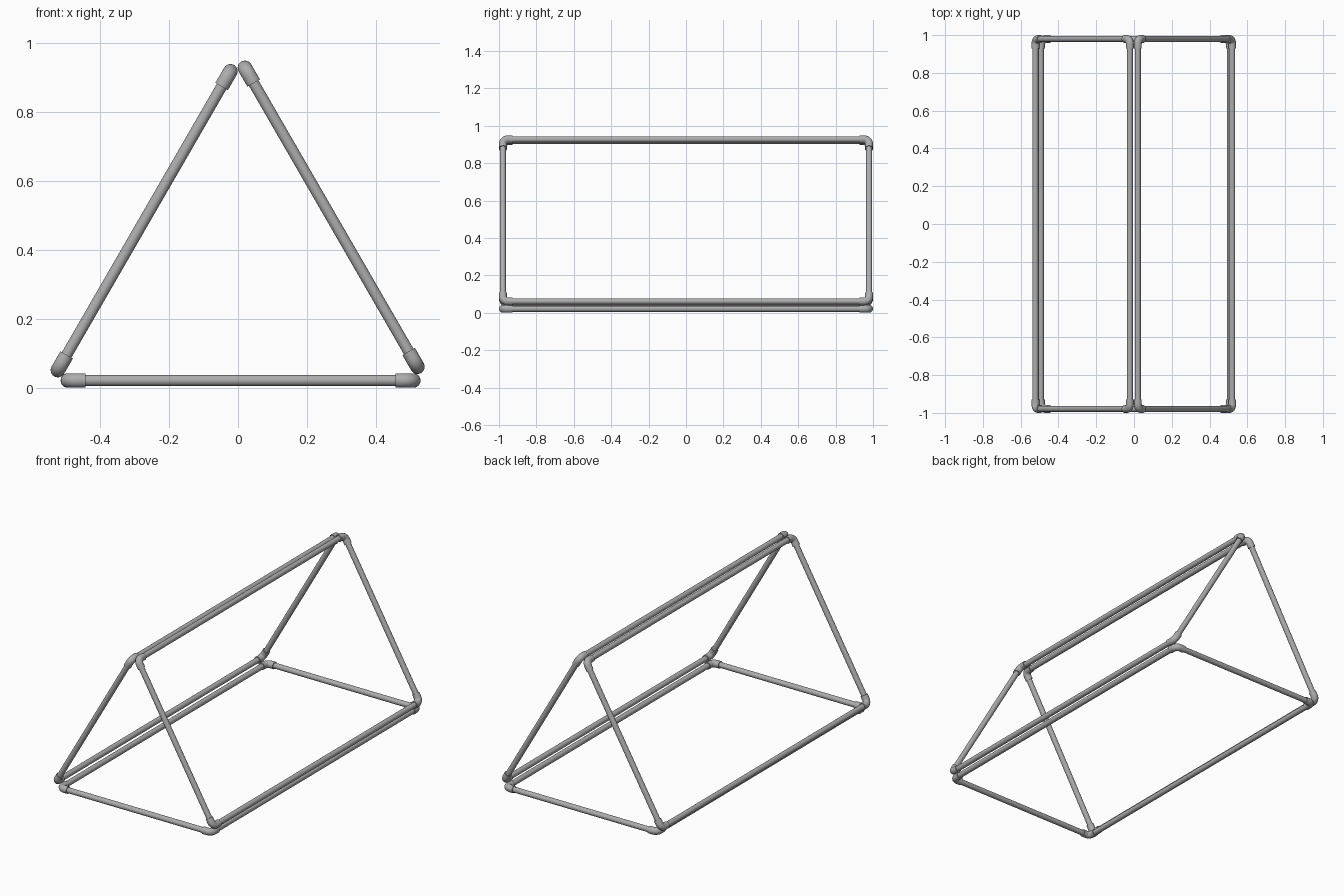
import bpy, bmesh, math
from mathutils import Vector

cube = bpy.data.objects.get("Cube")
if cube:
    bpy.data.objects.remove(cube, do_unlink=True)

PIPE_R, FIT_R = 0.016, 0.021   # pipe and fitting radii
BEND, REACH = 0.027, 0.051     # elbow centreline radius, collar reach from corner
HALF_Y = 1 - FIT_R
SIDES = 24

grey = bpy.data.materials.new("pipe grey")
grey.use_nodes = True
colour = (0.42, 0.42, 0.42, 1)
grey.diffuse_color = colour
grey.node_tree.nodes["Principled BSDF"].inputs["Base Color"].default_value = colour


def sweep(name, path, radius, normal):
    """Capped round tube along (point, tangent) pairs lying in one plane."""
    bm = bmesh.new()
    rings = []
    for point, tangent in path:
        side = tangent.cross(normal)
        angles = [math.tau * i / SIDES for i in range(SIDES)]
        rings.append([bm.verts.new(point + radius * (side * math.cos(a) + normal * math.sin(a)))
                      for a in angles])
    for a, b in zip(rings, rings[1:]):
        for i in range(SIDES):
            j = (i + 1) % SIDES
            bm.faces.new((a[i], a[j], b[j], b[i]))
    bm.faces.new(rings[0])
    bm.faces.new(rings[-1])
    bmesh.ops.recalc_face_normals(bm, faces=bm.faces)
    mesh = bpy.data.meshes.new(name)
    bm.to_mesh(mesh)
    bm.free()
    mesh.materials.append(grey)
    obj = bpy.data.objects.new(name, mesh)
    bpy.context.collection.objects.link(obj)
    bpy.ops.object.select_all(action="DESELECT")
    obj.select_set(True)
    bpy.context.view_layer.objects.active = obj
    bpy.ops.object.shade_smooth_by_angle(angle=math.radians(40))


def elbow(name, corner, u, v, normal):
    """Corner fitting joining directions u and v, with straight collars."""
    centre = corner + BEND * (u + v)
    path = [(corner + REACH * u, -u)]
    for i in range(9):
        a = math.pi / 2 * i / 8
        path.append((centre - BEND * (v * math.cos(a) + u * math.sin(a)),
                     v * math.sin(a) - u * math.cos(a)))
    path.append((corner + REACH * v, v))
    sweep(name, path, FIT_R, normal)


def frame(name, start, end):
    """Rectangular pipe frame: its cross-section runs from start to end in x, z."""
    a, b = (Vector((x, 0, z)) for x, z in (start, end))
    u, y = (b - a).normalized(), Vector((0, 1, 0))
    normal = u.cross(y)
    gap = BEND
    for label, p in (("start", a), ("end", b)):
        sweep(f"{name}_long_pipe_{label}",
              [(p + s * (HALF_Y - gap) * y, y) for s in (-1, 1)], PIPE_R, normal)
    for label, s in (("front", -1), ("back", 1)):
        shift = s * HALF_Y * y
        sweep(f"{name}_{label}_pipe",
              [(a + shift + gap * u, u), (b + shift - gap * u, u)], PIPE_R, normal)
        elbow(f"{name}_{label}_elbow_start", a + shift, u, -s * y, normal)
        elbow(f"{name}_{label}_elbow_end", b + shift, -u, -s * y, normal)


# Three frames leaning together into a triangular prism
frame("base_frame", (-0.493, 0.021), (0.508, 0.021))
frame("right_frame", (-0.522, 0.051), (-0.022, 0.917))
frame("left_frame", (0.52, 0.061), (0.02, 0.927))
